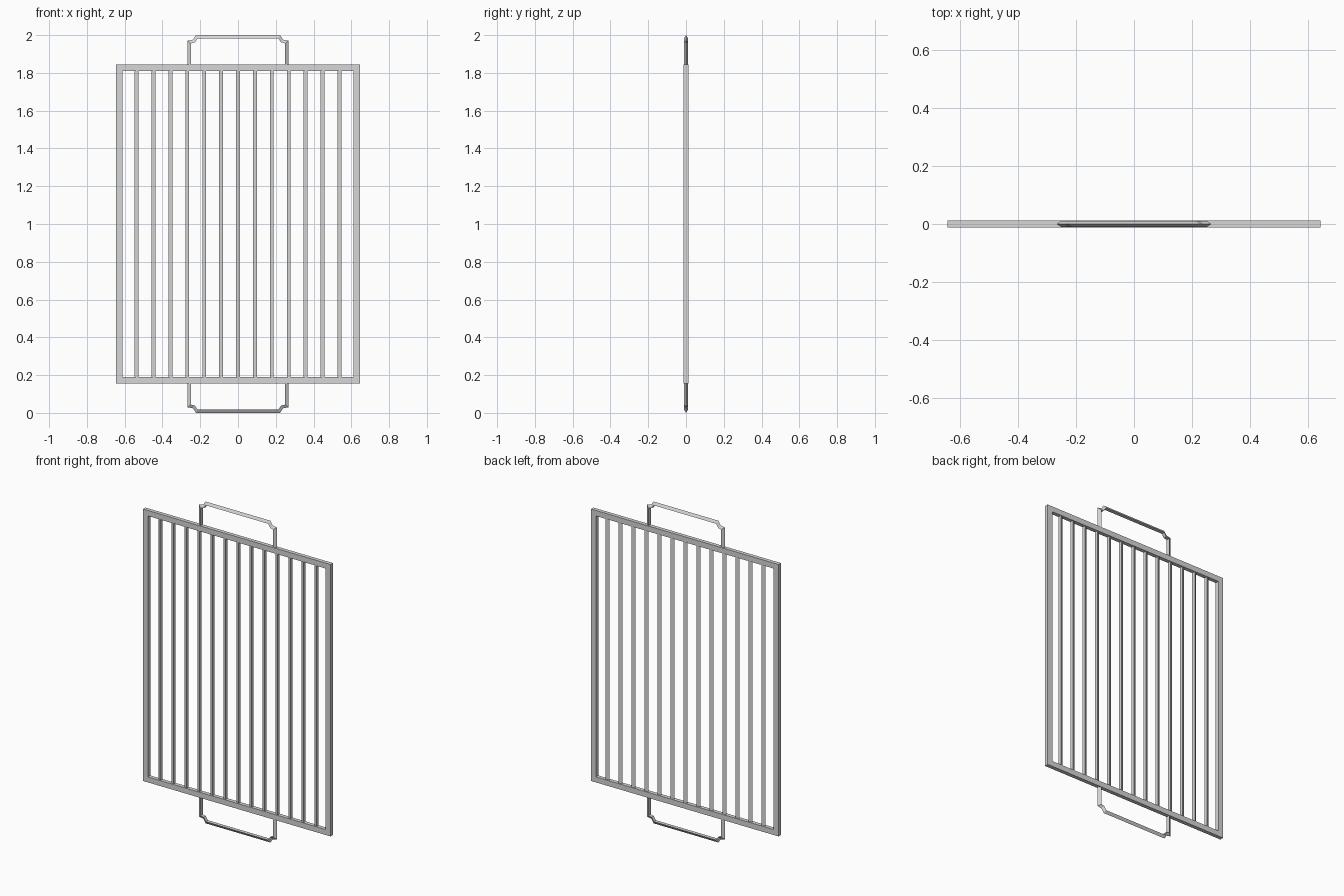
import bpy, bmesh
from mathutils import Vector

cube = bpy.data.objects.get("Cube")
if cube:
    bpy.data.objects.remove(cube, do_unlink=True)

steel = bpy.data.materials.new("grey_steel")
steel.use_nodes = True
grey = (0.68, 0.68, 0.68, 1)
steel.diffuse_color = grey
steel.node_tree.nodes["Principled BSDF"].inputs["Base Color"].default_value = grey

HALF_W, HALF_H, DEPTH, RIM = 0.645, 0.845, 0.024, 0.034


def finish(name, bm):
    bmesh.ops.recalc_face_normals(bm, faces=bm.faces)
    mesh = bpy.data.meshes.new(name)
    bm.to_mesh(mesh)
    bm.free()
    mesh.materials.append(steel)
    obj = bpy.data.objects.new(name, mesh)
    bpy.context.collection.objects.link(obj)


def sweep(name, path, section, closed):
    """Sweep a (y, outward) section along an x-z path with mitred corners."""
    bm = bmesh.new()
    pts = [Vector(p) for p in path]
    n = len(pts)
    rings = []
    for i, p in enumerate(pts):
        dirs = []
        if closed or i:
            dirs.append((p - pts[i - 1]).normalized())
        if closed or i < n - 1:
            dirs.append((pts[(i + 1) % n] - p).normalized())
        normals = [Vector((-d.y, d.x)) for d in dirs]
        mitre = sum(normals, Vector((0, 0))).normalized()
        mitre /= mitre.dot(normals[0])
        rings.append([bm.verts.new((p.x + mitre.x * o, y, p.y + mitre.y * o))
                      for y, o in section])
    k = len(section)
    for i in range(n if closed else n - 1):
        a, b = rings[i], rings[(i + 1) % n]
        for j in range(k):
            bm.faces.new((a[j], a[(j + 1) % k], b[(j + 1) % k], b[j]))
    if not closed:
        bm.faces.new(rings[0])
        bm.faces.new(rings[-1])
    finish(name, bm)


# Rectangular outer frame, swept clockwise so the section grows outward
d = DEPTH / 2
frame = [(-HALF_W, 1 - HALF_H), (-HALF_W, 1 + HALF_H),
         (HALF_W, 1 + HALF_H), (HALF_W, 1 - HALF_H)]
sweep("outer_frame", frame, [(-d, -RIM), (d, -RIM), (d, 0), (-d, 0)], True)

# Thirteen upright triangular bars, ridge towards -x
bar_section = [(-0.011, -0.01), (0, 0.01), (0.011, -0.01)]
for i in range(-6, 7):
    x = i * 0.0895
    ends = [(x, 1 - HALF_H + RIM / 2), (x, 1 + HALF_H - RIM / 2)]
    sweep(f"bar_{i + 7}", ends, bar_section, False)

# Notched handles with a ridge facing outward
half = [(0.267, 0.83), (0.267, 0.97), (0.239, 0.976), (0.223, 1.0)]
ridge = [(-0.011, -0.017), (0, 0), (0.011, -0.017)]
for name, s in (("top_handle", 1), ("bottom_handle", -1)):
    path = [(-s * x, 1 + s * z) for x, z in half]
    path += [(s * x, 1 + s * z) for x, z in reversed(half)]
    sweep(name, path, ridge, False)
